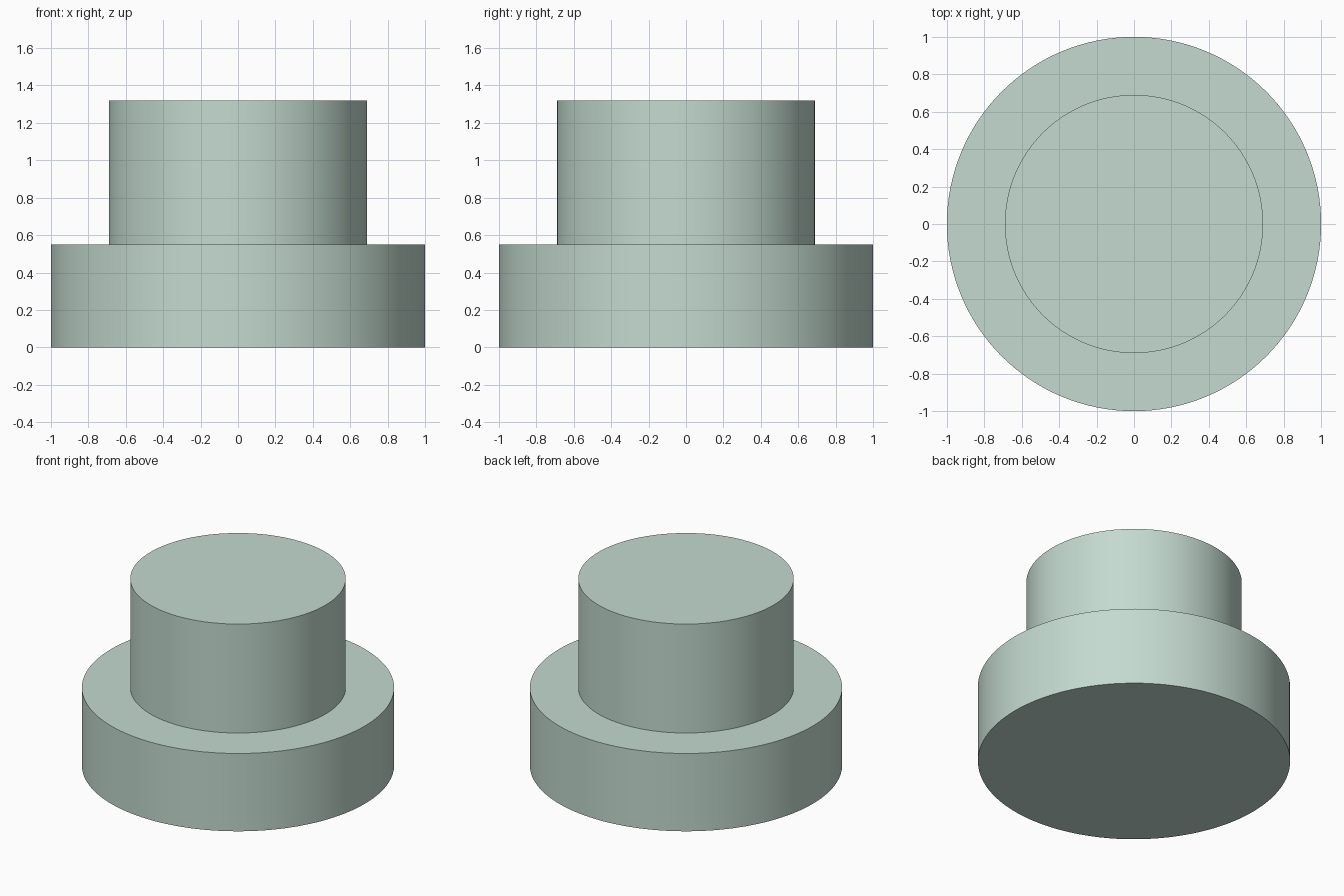
import bpy
import bmesh
import math

if "Cube" in bpy.data.objects:
    bpy.data.objects.remove(bpy.data.objects["Cube"])

# Half profile of the stepped round body: (radius, height)
PROFILE = [(0, 0), (1.0, 0), (1.0, 0.55), (0.69, 0.55), (0.69, 1.32), (0, 1.32)]
SEGMENTS = 128


def lathe(name, profile, segments):
    bm = bmesh.new()
    verts = [bm.verts.new((r, 0, z)) for r, z in profile]
    edges = [bm.edges.new(pair) for pair in zip(verts, verts[1:])]
    bmesh.ops.spin(bm, geom=verts + edges, cent=(0, 0, 0), axis=(0, 0, 1),
                   angle=math.tau, steps=segments, use_duplicate=False)
    bmesh.ops.remove_doubles(bm, verts=bm.verts[:], dist=1e-4)
    bmesh.ops.recalc_face_normals(bm, faces=bm.faces[:])
    mesh = bpy.data.meshes.new(name)
    bm.to_mesh(mesh)
    bm.free()
    obj = bpy.data.objects.new(name, mesh)
    bpy.context.collection.objects.link(obj)
    return obj


# Wide base disc with a narrower drum on top, as one closed solid
body = lathe("stepped_cylinder", PROFILE, SEGMENTS)
bpy.context.view_layer.objects.active = body
body.select_set(True)
bpy.ops.object.shade_smooth_by_angle(angle=math.radians(30))

# Pale green finish
finish = bpy.data.materials.new("pale_green")
finish.diffuse_color = (0.55, 0.70, 0.63, 1)
finish.use_nodes = True
finish.node_tree.nodes["Principled BSDF"].inputs["Base Color"].default_value = finish.diffuse_color
body.data.materials.append(finish)
